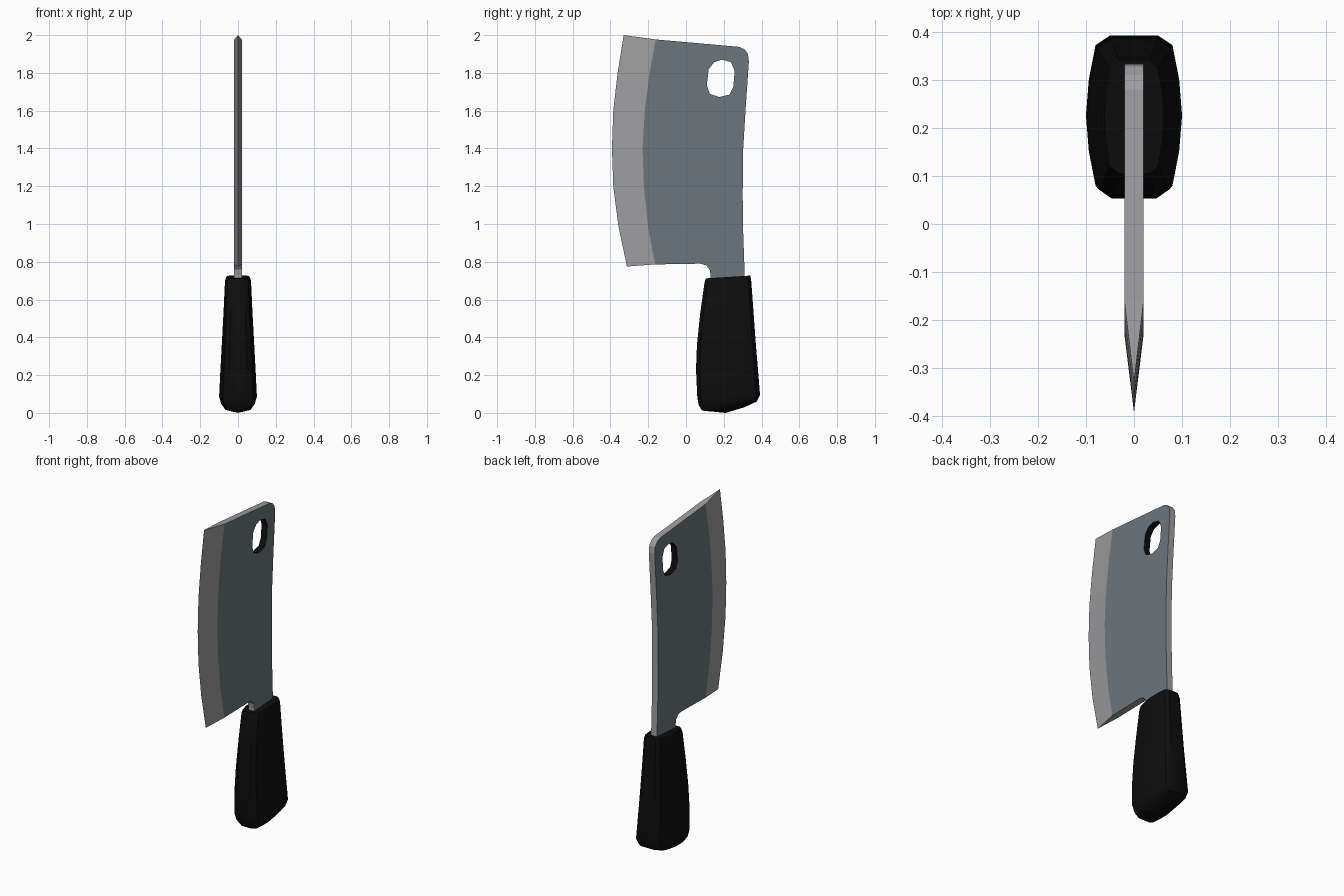
import bpy
import bmesh
from mathutils import Vector

if "Cube" in bpy.data.objects:
    bpy.data.objects.remove(bpy.data.objects["Cube"], do_unlink=True)

HALF = 0.02  # half the blade thickness


def material(name, color):
    mat = bpy.data.materials.new(name)
    mat.use_nodes = True
    mat.diffuse_color = (*color, 1)
    mat.node_tree.nodes["Principled BSDF"].inputs["Base Color"].default_value = (*color, 1)
    return mat


def finish(name, bm, mats):
    bmesh.ops.recalc_face_normals(bm, faces=bm.faces[:])
    mesh = bpy.data.meshes.new(name)
    bm.to_mesh(mesh)
    bm.free()
    for mat in mats:
        mesh.materials.append(mat)
    obj = bpy.data.objects.new(name, mesh)
    bpy.context.collection.objects.link(obj)
    return obj


steel = material("blue grey steel", (0.15, 0.18, 0.20))
ground_steel = material("light ground steel", (0.34, 0.34, 0.35))
black = material("black grip", (0.004, 0.004, 0.004))

# Profiles as (y, z)
bevel_line = [(-0.16, 1.977), (-0.193, 1.8), (-0.218, 1.6), (-0.23, 1.4),
              (-0.223, 1.2), (-0.2, 0.98), (-0.163, 0.786)]
edge_line = [(-0.33, 2.0), (-0.362, 1.8), (-0.385, 1.6), (-0.392, 1.4),
             (-0.385, 1.2), (-0.358, 0.99), (-0.313, 0.775)]
heel_and_spine = [(0.075, 0.79), (0.105, 0.782), (0.125, 0.76), (0.13, 0.73), (0.13, 0.67),
                  (0.313, 0.67), (0.303, 0.95), (0.3, 1.15), (0.303, 1.4), (0.315, 1.6),
                  (0.333, 1.86), (0.328, 1.9), (0.31, 1.925), (0.28, 1.938)]
hole = [(0.15, 1.857), (0.19, 1.87), (0.238, 1.857), (0.258, 1.81), (0.25, 1.725),
        (0.23, 1.685), (0.175, 1.672), (0.125, 1.69), (0.11, 1.735), (0.12, 1.82)]

# Blade body: filled outline with the hanging hole, extruded through its thickness
bm = bmesh.new()
for loop in (bevel_line + heel_and_spine, hole):
    verts = [bm.verts.new((-HALF, y, z)) for y, z in loop]
    for a, b in zip(verts, verts[1:] + verts[:1]):
        bm.edges.new((a, b))
bmesh.ops.triangle_fill(bm, use_beauty=True, use_dissolve=False, edges=bm.edges[:])
result = bmesh.ops.extrude_face_region(bm, geom=bm.faces[:], use_keep_orig=True)
moved = [v for v in result["geom"] if isinstance(v, bmesh.types.BMVert)]
bmesh.ops.translate(bm, verts=moved, vec=(2 * HALF, 0, 0))
bmesh.ops.recalc_face_normals(bm, faces=bm.faces[:])
hidden = []
for face in bm.faces:
    center = face.calc_center_median()
    if abs(face.normal.x) > 0.5:
        continue
    in_hole = abs(center.y - 0.185) < 0.09 and abs(center.z - 1.77) < 0.12
    face.material_index = 2 if in_hole else 1
    if center.y < -0.15:
        hidden.append(face)
bmesh.ops.delete(bm, geom=hidden, context="FACES_ONLY")
finish("blade_body", bm, [steel, ground_steel, black])

# Cutting edge: wedge tapering from the bevel line to the sharp edge
bm = bmesh.new()
rows = []
for (by, bz), (ey, ez) in zip(bevel_line, edge_line):
    rows.append([bm.verts.new(co) for co in ((-HALF, by, bz), (0, ey, ez), (HALF, by, bz))])
for upper, lower in zip(rows, rows[1:]):
    for i in range(2):
        bm.faces.new((upper[i], upper[i + 1], lower[i + 1], lower[i]))
bm.faces.new(rows[0])
bm.faces.new(rows[-1])
finish("cutting_edge", bm, [ground_steel])

# Handle: chamfered cross-section lofted through rings
quarter = [(1, 0), (0.94, 0.45), (0.8, 0.88), (0.5, 1)]
half_ring = quarter + [(-u, v) for u, v in reversed(quarter)]
section = half_ring + [(u, -v) for u, v in reversed(half_ring[1:-1])]
# front y, front z, back y, back z, half width
rings = [(0.085, 0.012, 0.31, 0.03, 0.07), (0.068, 0.04, 0.375, 0.06, 0.09),
         (0.06, 0.08, 0.392, 0.095, 0.1), (0.053, 0.23, 0.381, 0.23, 0.093),
         (0.058, 0.36, 0.37, 0.36, 0.086), (0.075, 0.525, 0.358, 0.525, 0.077),
         (0.098, 0.69, 0.345, 0.705, 0.069), (0.105, 0.712, 0.34, 0.727, 0.062)]
bm = bmesh.new()
loops = []
for fy, fz, by, bz, width in rings:
    front, back = Vector((0, fy, fz)), Vector((0, by, bz))
    loops.append([bm.verts.new(front.lerp(back, (v + 1) / 2) + Vector((u * width, 0, 0)))
                  for u, v in section])
count = len(section)
for low, high in zip(loops, loops[1:]):
    for i in range(count):
        j = (i + 1) % count
        bm.faces.new((low[i], low[j], high[j], high[i]))
bm.faces.new(loops[-1])
base = bm.faces.new(loops[0])
tip = bmesh.ops.poke(bm, faces=[base])["verts"][0]
tip.co = (0, 0.21, 0)
handle = finish("handle", bm, [black])

bpy.ops.object.select_all(action="DESELECT")
handle.select_set(True)
bpy.context.view_layer.objects.active = handle
bpy.ops.object.shade_smooth_by_angle(angle=0.6)
